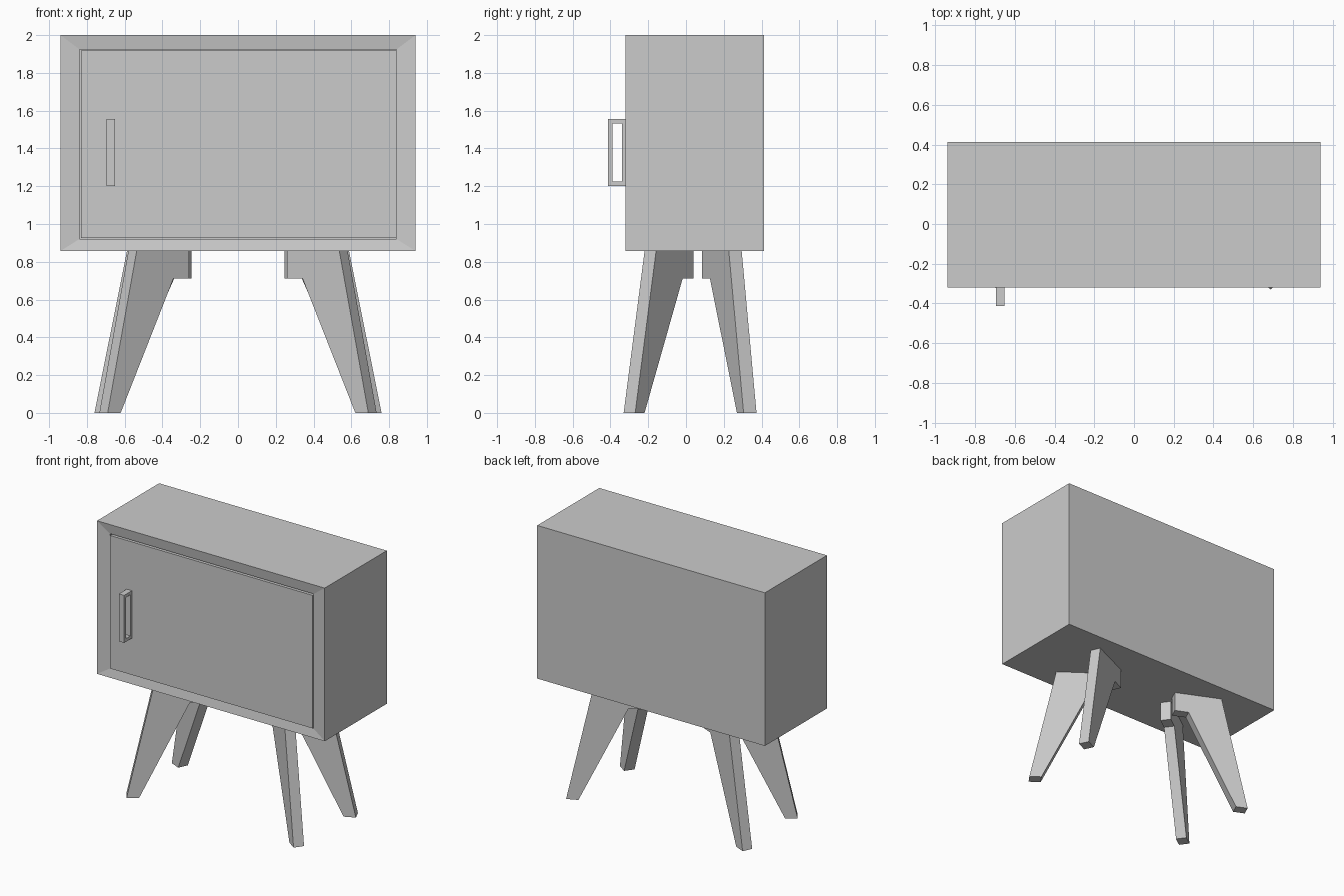
import bpy, bmesh
from math import sin, cos, radians

if "Cube" in bpy.data.objects:
    bpy.data.objects.remove(bpy.data.objects["Cube"])


def finish(name, bm):
    bmesh.ops.recalc_face_normals(bm, faces=bm.faces)
    me = bpy.data.meshes.new(name)
    bm.to_mesh(me)
    bm.free()
    ob = bpy.data.objects.new(name, me)
    bpy.context.collection.objects.link(ob)
    return ob


def rings(name, loops, cap_start=True, cap_end=True, closed=False):
    """Skin a series of equal-length point loops."""
    bm = bmesh.new()
    vs = [[bm.verts.new(p) for p in loop] for loop in loops]
    pairs = list(zip(vs, vs[1:])) + ([(vs[-1], vs[0])] if closed else [])
    for a, b in pairs:
        n = len(a)
        for i in range(n):
            bm.faces.new((a[i], a[(i + 1) % n], b[(i + 1) % n], b[i]))
    if cap_start and not closed:
        bm.faces.new(vs[0])
    if cap_end and not closed:
        bm.faces.new(vs[-1])
    return finish(name, bm)


def rect_xz(x0, x1, z0, z1, y):
    return [(x0, y, z0), (x1, y, z0), (x1, y, z1), (x0, y, z1)]


def rect_yz(y0, y1, z0, z1, x):
    return [(x, y0, z0), (x, y1, z0), (x, y1, z1), (x, y0, z1)]


# Cabinet shell: closed back, slightly inward-sloping front rim, hollow inside
opening = (-0.84, 0.84, 0.92, 1.925)
rings("cabinet_body", [
    rect_xz(-0.94, 0.94, 0.857, 2.0, 0.412),
    rect_xz(-0.94, 0.94, 0.857, 2.0, -0.32),
    rect_xz(*opening, -0.308),
    rect_xz(*opening, 0.34),
])

# Door panel set in the opening
rings("door", [
    rect_xz(-0.832, 0.839, 0.926, 1.919, -0.32),
    rect_xz(-0.832, 0.839, 0.926, 1.919, -0.26),
])

# Rectangular ring handle
outer, inner = (-0.412, -0.319, 1.2, 1.555), (-0.39, -0.338, 1.224, 1.531)
xa, xb = -0.695, -0.652
rings("door_handle", [rect_yz(*outer, xa), rect_yz(*outer, xb),
                      rect_yz(*inner, xb), rect_yz(*inner, xa)], closed=True)

# Splayed legs: one flat profile (distance from foot tip, height), extruded sideways
profile = [(0, 0), (-0.085, 0), (-0.43, 0.712), (-0.53, 0.712),
           (-0.53, 0.86), (-0.19, 0.86)]
thick = 0.075


def leg(name, side, tip, angle, front):
    c, s = cos(radians(angle)), sin(radians(angle))
    d = (c, -s) if front else (c, s)
    t = (s * thick, c * thick) if front else (-s * thick, c * thick)
    loops = [[(side * (tip[0] + d[0] * u + t[0] * k),
               tip[1] + d[1] * u + t[1] * k, z) for u, z in profile]
             for k in (0, 1)]
    rings(name, loops)


for label, side in (("left", -1), ("right", 1)):
    leg("front_leg_" + label, side, (0.69, -0.33), 35.8, True)
    leg("back_leg_" + label, side, (0.76, 0.305), 24.5, False)
